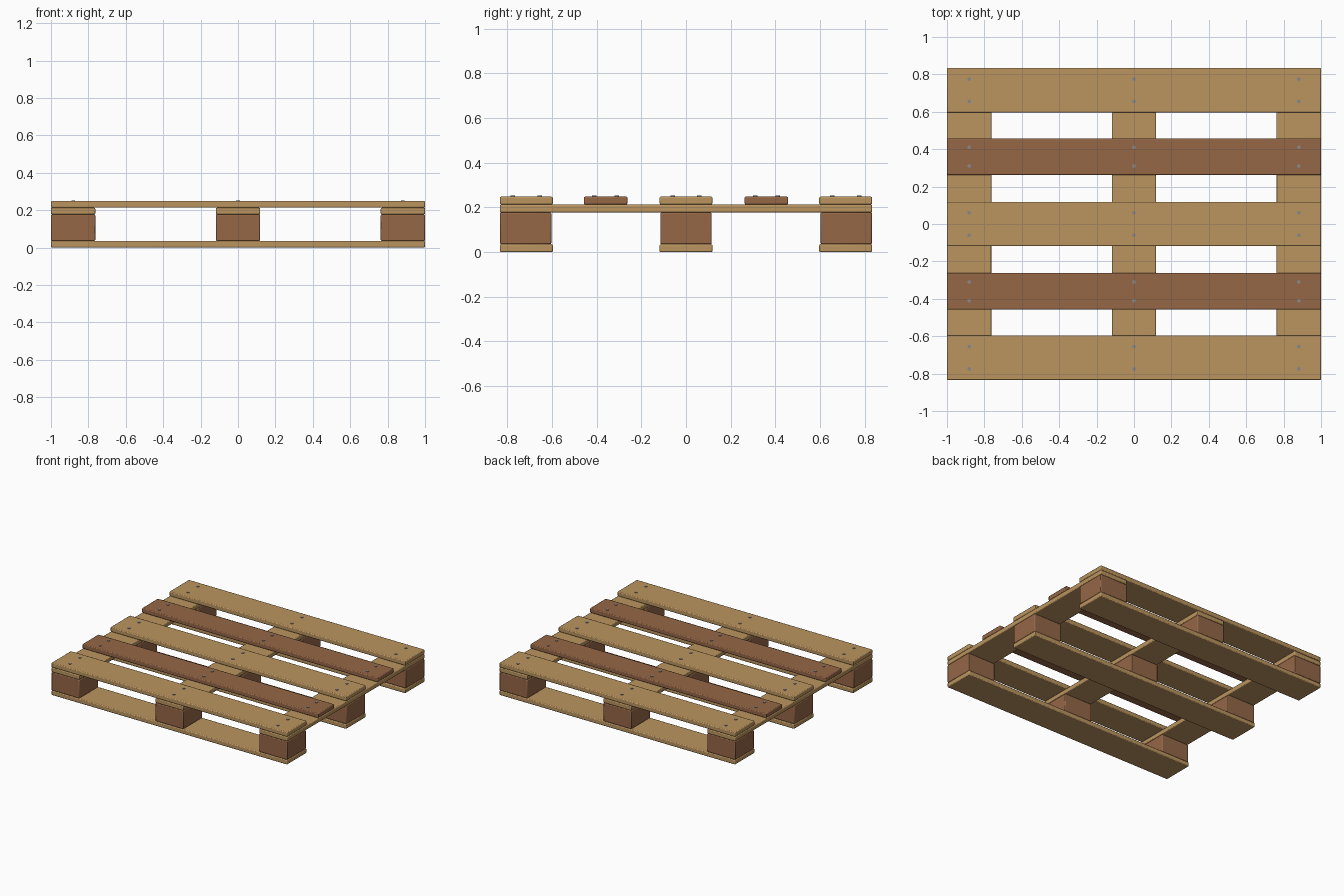
import bpy

if "Cube" in bpy.data.objects:
    bpy.data.objects.remove(bpy.data.objects["Cube"])


def material(name, rgb):
    m = bpy.data.materials.new(name)
    m.diffuse_color = (*rgb, 1)
    m.use_nodes = True
    m.node_tree.nodes["Principled BSDF"].inputs["Base Color"].default_value = m.diffuse_color
    return m


LIGHT = material("light_wood", (0.50, 0.30, 0.115))
BROWN = material("brown_wood", (0.30, 0.135, 0.062))
STEEL = material("nail_steel", (0.25, 0.25, 0.26))


def box(name, center, size, mat, bevel=0.006):
    bpy.ops.mesh.primitive_cube_add(size=1, location=center)
    o = bpy.context.object
    o.name = name
    o.scale = size
    bpy.ops.object.transform_apply(location=False, rotation=False, scale=True)
    o.data.materials.append(mat)
    b = o.modifiers.new("soft_edges", "BEVEL")
    b.width = bevel
    b.segments = 2
    bpy.ops.object.shade_smooth_by_angle()
    return o


T = 0.0355                       # board thickness
W = 0.237                        # wide board width
XS = (-0.8815, 0, 0.8815)        # block columns
YS = (-0.715, 0, 0.715)          # block rows
Z_BLOCK, Z_STR, Z_TOP = 0.0355, 0.1775, 0.213
TOP = Z_TOP + T

# Bottom runners along x
for y in YS:
    box("bottom_board", (0, y, T / 2), (2, W, T), LIGHT)

# Nine spacer blocks
for x in XS:
    for y in YS:
        box("spacer_block", (x, y * 1.004, (Z_BLOCK + Z_STR) / 2),
            (W, 0.23, Z_STR - Z_BLOCK), BROWN)

# Cross stringers along y
for x in XS:
    box("stringer_board", (x, 0, Z_STR + T / 2), (W, 1.667, T), LIGHT)

# Deck boards, alternating wide and narrow, with nail heads
deck = [(-0.715, W, LIGHT, 0.06), (-0.36, 0.195, BROWN, 0.05), (0, W, LIGHT, 0.06),
        (0.36, 0.195, BROWN, 0.05), (0.715, W, LIGHT, 0.06)]
for y, width, mat, off in deck:
    box("deck_board", (0, y, Z_TOP + T / 2), (2, width, T), mat)
    for x in XS:
        for s in (-1, 1):
            bpy.ops.mesh.primitive_cylinder_add(
                vertices=12, radius=0.01, depth=0.012,
                location=(x, y + s * off, TOP - 0.002))
            n = bpy.context.object
            n.name = "nail_head"
            n.data.materials.append(STEEL)
            bpy.ops.object.shade_smooth_by_angle()
